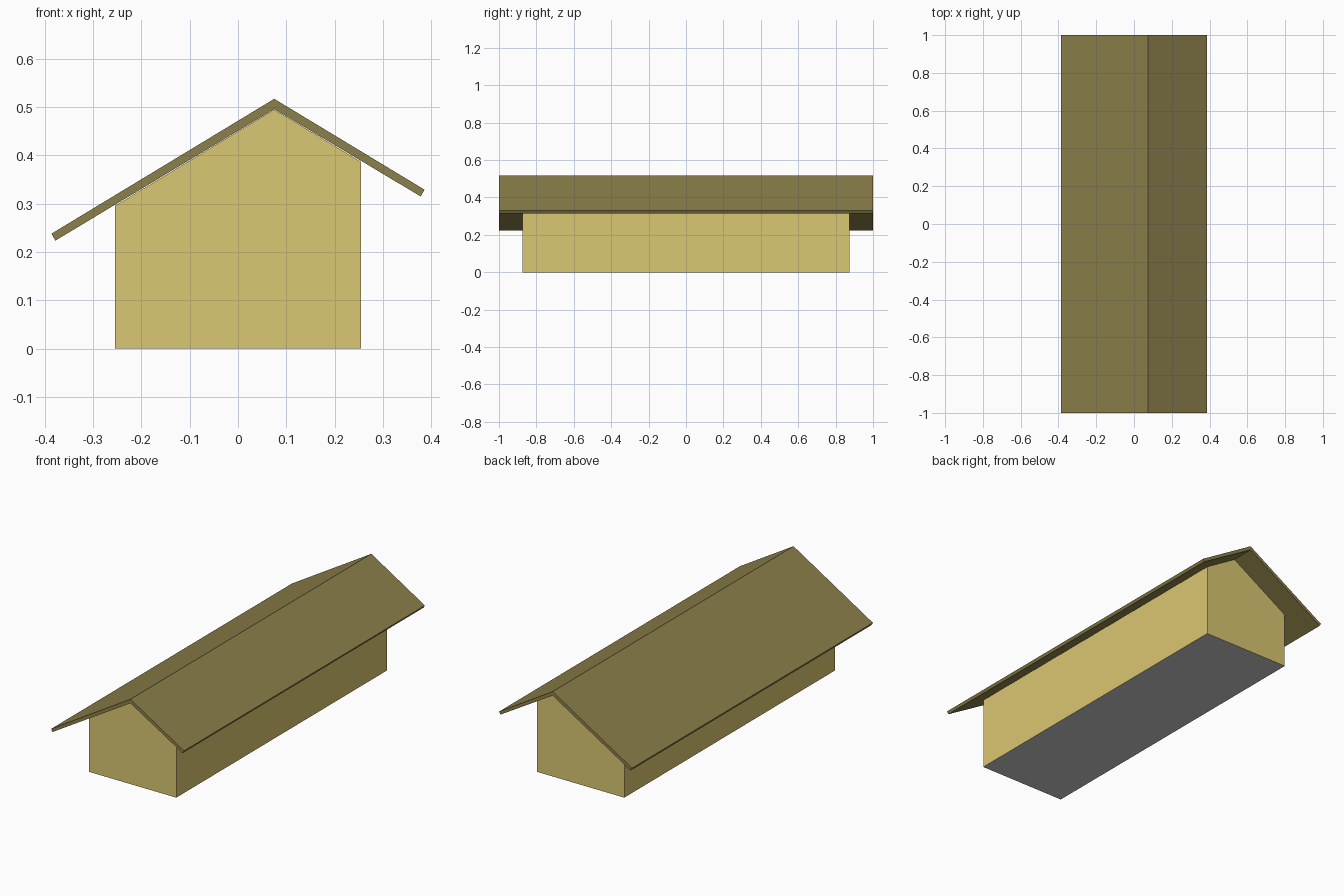
import bpy, bmesh

if "Cube" in bpy.data.objects:
    bpy.data.objects.remove(bpy.data.objects["Cube"])


def material(name, color):
    m = bpy.data.materials.new(name)
    m.diffuse_color = (*color, 1)
    m.use_nodes = True
    m.node_tree.nodes["Principled BSDF"].inputs["Base Color"].default_value = m.diffuse_color
    return m


def extrude_profile(name, profile, half_length, *mats):
    """Closed x-z outline swept symmetrically along y."""
    bm = bmesh.new()
    face = bm.faces.new([bm.verts.new((x, -half_length, z)) for x, z in profile])
    ext = bmesh.ops.extrude_face_region(bm, geom=[face])["geom"]
    verts = [v for v in ext if isinstance(v, bmesh.types.BMVert)]
    bmesh.ops.translate(bm, verts=verts, vec=(0, 2 * half_length, 0))
    bmesh.ops.recalc_face_normals(bm, faces=bm.faces)
    # any second material goes on the underside resting on the ground
    if len(mats) > 1:
        for f in bm.faces:
            if all(abs(v.co.z) < 1e-5 for v in f.verts):
                f.material_index = 1
    mesh = bpy.data.meshes.new(name)
    bm.to_mesh(mesh)
    bm.free()
    for m in mats:
        mesh.materials.append(m)
    obj = bpy.data.objects.new(name, mesh)
    bpy.context.collection.objects.link(obj)
    return obj


wall_mat = material("wall_yellow", (0.70, 0.57, 0.17))
roof_mat = material("roof_olive", (0.26, 0.215, 0.07))
floor_mat = material("floor_grey", (0.6, 0.6, 0.6))

# Walls with an off-centre gable
extrude_profile("walls", [(-0.254, 0), (0.254, 0), (0.254, 0.387),
                          (0.075, 0.495), (-0.254, 0.296)],
                0.875, wall_mat, floor_mat)

# Asymmetric roof slab overhanging on all sides
extrude_profile("roof", [(-0.386, 0.238), (-0.378, 0.2235), (0.075, 0.496),
                         (0.378, 0.315), (0.386, 0.329), (0.075, 0.517)],
                1.0, roof_mat)
